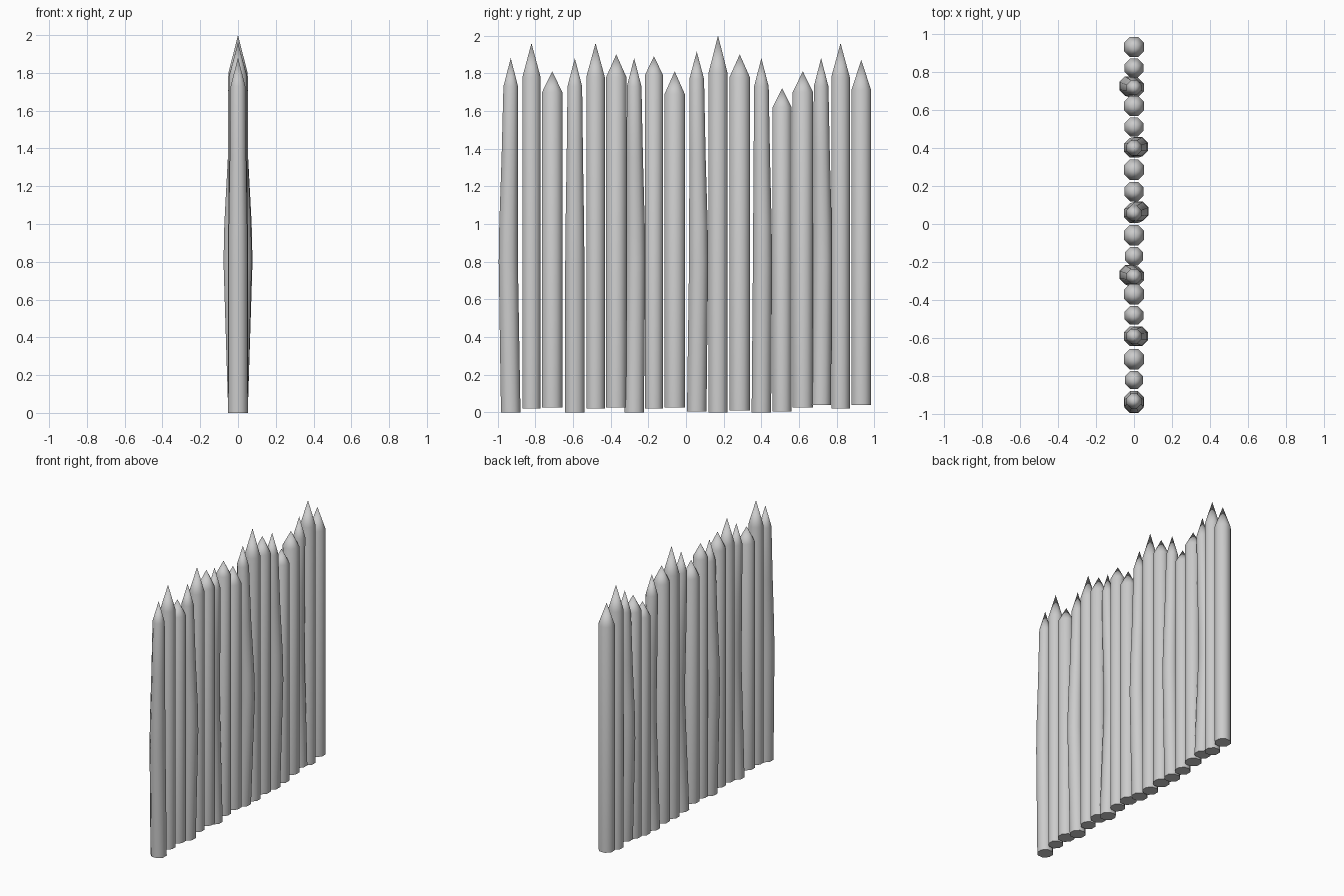
import bpy, bmesh, math

if "Cube" in bpy.data.objects:
    bpy.data.objects.remove(bpy.data.objects["Cube"])

SIDES = 8

def stake(name, y, rings, tip, turn):
    """Lofted pole: rings of (z, radius, x offset, y offset), then a point."""
    bm = bmesh.new()
    loops = []
    for z, r, ox, oy in rings:
        loops.append([bm.verts.new((ox + r * math.cos(turn + 2 * math.pi * i / SIDES),
                                    y + oy + r * math.sin(turn + 2 * math.pi * i / SIDES), z))
                      for i in range(SIDES)])
    bm.faces.new(loops[0][::-1])
    for a, b in zip(loops, loops[1:]):
        for i in range(SIDES):
            j = (i + 1) % SIDES
            bm.faces.new((a[i], a[j], b[j], b[i]))
    top = bm.verts.new((0, y, tip))
    for i in range(SIDES):
        bm.faces.new((loops[-1][i], loops[-1][(i + 1) % SIDES], top))
    me = bpy.data.meshes.new(name)
    bm.to_mesh(me)
    bm.free()
    ob = bpy.data.objects.new(name, me)
    bpy.context.collection.objects.link(ob)
    bpy.ops.object.select_all(action='DESELECT')
    ob.select_set(True)
    bpy.context.view_layer.objects.active = ob
    bpy.ops.object.shade_smooth_by_angle(angle=math.radians(50))

# Straight stakes: y, radius, bottom, shoulder, tip
straight = [
    (-0.82, .052, .02, 1.78, 1.96), (-0.71, .058, .025, 1.70, 1.81),
    (-0.48, .053, .02, 1.78, 1.96), (-0.37, .058, .025, 1.78, 1.90),
    (-0.17, .052, .02, 1.79, 1.89), (-0.06, .058, .025, 1.69, 1.81),
    (0.17, .055, 0, 1.80, 2.00), (0.285, .058, .01, 1.78, 1.90),
    (0.51, .054, .005, 1.62, 1.72), (0.62, .058, .025, 1.70, 1.81),
    (0.82, .053, .02, 1.78, 1.96), (0.93, .057, .04, 1.71, 1.87),
]
for n, (y, r, lo, sh, tip) in enumerate(straight):
    stake(f"straight_stake_{n + 1}", y, [(lo, r, 0, 0), (sh, r, 0, 0)], tip, math.pi / 8)

# Bowed, tapering stakes: y, bottom, shoulder, tip, bow in x, bow in y
bowed = [
    (-0.93, 0, 1.73, 1.88, 0, -.013), (-0.59, 0, 1.73, 1.88, .022, 0),
    (-0.275, 0, 1.73, 1.88, -.026, .008), (0.057, .005, 1.77, 1.915, .026, .01),
    (0.40, 0, 1.73, 1.88, .022, .006), (0.717, .04, 1.73, 1.88, -.026, .008),
]
for n, (y, lo, sh, tip, bx, by) in enumerate(bowed):
    rings = [(lo, .056, 0, 0), (0.8, .055, bx, by), (1.0, .053, bx * .9, by * .9),
             (1.35, .047, bx * .4, by * .4), (sh, .042, 0, 0)]
    stake(f"bowed_stake_{n + 1}", y, rings, tip, math.pi / 8)
